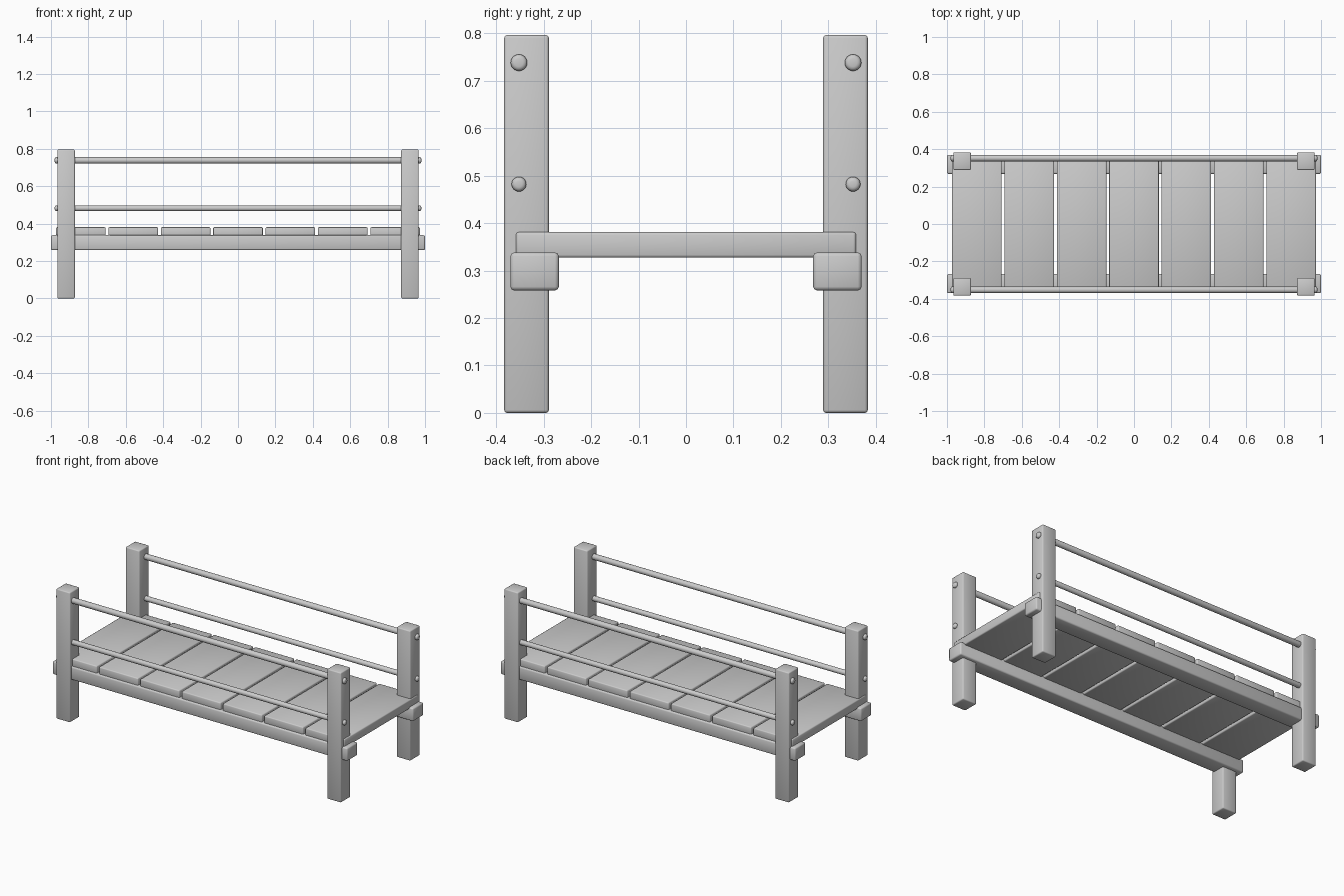
import bpy, math

if "Cube" in bpy.data.objects:
    bpy.data.objects.remove(bpy.data.objects["Cube"])

wood = bpy.data.materials.new("plain grey")
wood.diffuse_color = (0.6, 0.6, 0.6, 1)
wood.use_nodes = True
wood.node_tree.nodes["Principled BSDF"].inputs["Base Color"].default_value = wood.diffuse_color


def finish(ob, name, bevel, segments=2):
    """Name, colour, round the edges and smooth an object."""
    ob.name = name
    ob.data.materials.append(wood)
    mod = ob.modifiers.new("rounded edges", 'BEVEL')
    mod.width = bevel
    mod.segments = segments
    mod.limit_method = 'ANGLE'
    mod.angle_limit = math.radians(40)
    bpy.ops.object.modifier_apply(modifier=mod.name)
    bpy.ops.object.shade_smooth_by_angle(angle=math.radians(50))


def box(name, centre, size, bevel=0.006):
    bpy.ops.mesh.primitive_cube_add(size=1, location=centre)
    ob = bpy.context.object
    ob.scale = size
    bpy.ops.object.transform_apply(location=False, rotation=False, scale=True)
    finish(ob, name, bevel)


def rod(name, y, z, radius):
    bpy.ops.mesh.primitive_cylinder_add(vertices=24, radius=radius, depth=1.96,
                                        location=(0, y, z), rotation=(0, math.pi / 2, 0))
    finish(bpy.context.object, name, 0.009, 3)


for side, s in (("front", -1), ("back", 1)):
    # corner posts
    for end, e in (("left", -1), ("right", 1)):
        box(f"{side}_{end}_post", (e * 0.919, s * 0.336, 0.398), (0.094, 0.094, 0.796))
    # side beam carrying the planks
    box(f"{side}_beam", (0, s * 0.319, 0.298), (2.0, 0.102, 0.08), 0.008)
    # round guard rails through the posts
    rod(f"{side}_upper_rail", s * 0.352, 0.738, 0.0175)
    rod(f"{side}_lower_rail", s * 0.352, 0.482, 0.0155)

# deck planks
for i in range(7):
    box(f"plank_{i + 1}", (-0.84 + 0.28 * i, 0, 0.354), (0.265, 0.717, 0.054))
